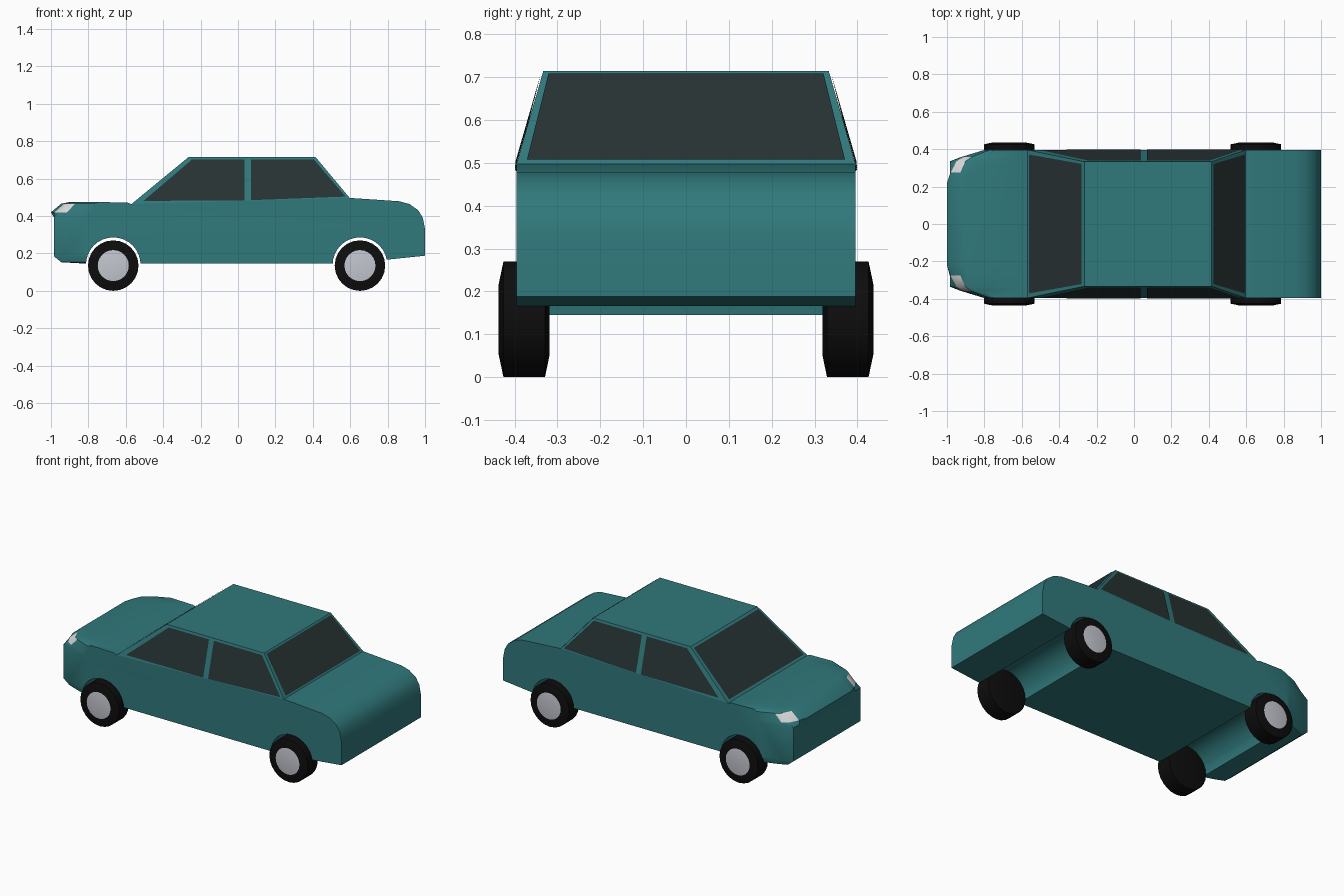
import bpy, bmesh, math

if "Cube" in bpy.data.objects:
    bpy.data.objects.remove(bpy.data.objects["Cube"])

def mat(name, c):
    m = bpy.data.materials.new(name)
    m.diffuse_color = (*c, 1)
    m.use_nodes = True
    m.node_tree.nodes["Principled BSDF"].inputs["Base Color"].default_value = m.diffuse_color
    return m

TEAL = mat("teal paint", (0.03, 0.19, 0.2))
GLASS = mat("dark glass", (0.02, 0.032, 0.033))
RUBBER = mat("black rubber", (0.004, 0.004, 0.004))
METAL = mat("light metal", (0.55, 0.57, 0.63))
LAMP = mat("headlight white", (0.72, 0.72, 0.73))

def make(name, verts, faces, mats, indices=None):
    me = bpy.data.meshes.new(name)
    me.from_pydata(verts, [], faces)
    for m in mats:
        me.materials.append(m)
    if indices:
        for p, i in zip(me.polygons, indices):
            p.material_index = i
    bm = bmesh.new()
    bm.from_mesh(me)
    bmesh.ops.recalc_face_normals(bm, faces=bm.faces)
    bm.to_mesh(me)
    bm.free()
    ob = bpy.data.objects.new(name, me)
    bpy.context.collection.objects.link(ob)
    return ob

def smooth(ob, deg):
    bpy.ops.object.select_all(action='DESELECT')
    ob.select_set(True)
    bpy.context.view_layer.objects.active = ob
    bpy.ops.object.shade_smooth_by_angle(angle=math.radians(deg))

def lerp_table(t, y):
    for (a, fa), (b, fb) in zip(t, t[1:]):
        if y <= b:
            return fa + (fb - fa) * (y - a) / (b - a)
    return t[-1][1]

# Body: side profile lofted across the width, nose drawn back at the corners
HINGE, HW = -0.57, 0.396
profile = [(-0.985, 0.185), (-0.985, 0.395), (-1.0, 0.42), (-0.945, 0.466), (-0.90, 0.475),
           (-0.61, 0.472), (-0.57, 0.464), (0.597, 0.497), (0.863, 0.479), (0.917, 0.464),
           (0.965, 0.43), (0.988, 0.39), (1.0, 0.33), (1.0, 0.188), (0.78, 0.165), (0.65, 0.145),
           (-0.82, 0.146), (-0.945, 0.153)]
low_nose = [(0, -0.985), (0.335, -0.985), (0.36, -0.92), (HW, -0.80)]
top_nose = [(0, -1.0), (0.22, -1.0), (0.28, -0.98), (0.335, -0.95), (0.36, -0.91), (HW, -0.80)]
half = [0.22, 0.275, 0.335, 0.357, HW]
cols = [-y for y in reversed(half)] + half
n = len(profile)
verts, faces, idx = [], [], []
for y in cols:
    for x, z in profile:
        if x < HINGE:
            if z > 0.4:
                k = (lerp_table(top_nose, abs(y)) - HINGE) / (-1.0 - HINGE)
            else:
                k = (lerp_table(low_nose, abs(y)) - HINGE) / (-0.985 - HINGE)
            x = HINGE + (x - HINGE) * k
        verts.append((x, y, z))
for c in range(len(cols) - 1):
    mid = abs(cols[c] + cols[c + 1]) / 2
    for i in range(n):
        j = (i + 1) % n
        faces.append((c * n + i, c * n + j, (c + 1) * n + j, (c + 1) * n + i))
        idx.append(1 if i == 2 and 0.275 < mid < 0.357 else 0)   # headlights
faces += [tuple(range(n)), tuple((len(cols) - 1) * n + i for i in range(n))]
idx += [0, 0]
body = make("body", verts, faces, [TEAL, LAMP], idx)

# Wheel arches cut through the full width
AXLES = (-0.667, 0.652)
cutters = []
for x in AXLES:
    bpy.ops.mesh.primitive_cylinder_add(vertices=32, radius=0.146, depth=1.2,
                                        location=(x, 0, 0.14), rotation=(math.pi / 2, 0, 0))
    cut = bpy.context.object
    cut.name = "arch_cutter"
    cut.hide_render = True
    cut.data.materials.append(TEAL)
    mod = body.modifiers.new("arch", 'BOOLEAN')
    mod.operation, mod.object, mod.solver = 'DIFFERENCE', cut, 'EXACT'
    cutters.append(cut)
bpy.context.view_layer.update()
cut_mesh = bpy.data.meshes.new_from_object(body.evaluated_get(bpy.context.evaluated_depsgraph_get()))
body.modifiers.clear()
body.data = cut_mesh
for cut in cutters:
    bpy.data.objects.remove(cut)
smooth(body, 30)

# Cabin: tapered box standing on the body
ROOF_Z, ROOF_Y = 0.715, 0.333
FB, RB, FT, RT = (-0.57, 0.464), (0.597, 0.497), (-0.265, ROOF_Z), (0.415, ROOF_Z)
v = []
for s in (-1, 1):
    v += [(FB[0], s * HW, FB[1]), (RB[0], s * HW, RB[1]), (RT[0], s * ROOF_Y, ROOF_Z), (FT[0], s * ROOF_Y, ROOF_Z)]
make("cabin", v, [(0, 1, 2, 3), (4, 5, 6, 7), (0, 3, 7, 4), (1, 2, 6, 5), (2, 3, 7, 6)], [TEAL])

# Side windows: thin plates lying on the cabin sides
def side_point(x, z, s):
    base = FB[1] + (RB[1] - FB[1]) * (x - FB[0]) / (RB[0] - FB[0])
    t = (z - base) / (ROOF_Z - base)
    return (x, s * (HW + (ROOF_Y - HW) * t + 0.004), z)

windows = {"front_side_window": [(-0.505, 0.481), (-0.245, 0.703), (0.036, 0.703), (0.036, 0.484)],
           "rear_side_window": [(0.07, 0.485), (0.07, 0.703), (0.405, 0.703), (0.575, 0.504)]}
for name, pts in windows.items():
    for s in (-1, 1):
        make(name, [side_point(x, z, s) for x, z in pts],
             [(0, 1, 2, 3) if s > 0 else (3, 2, 1, 0)], [GLASS])

# Windscreen and rear window
def screen(name, b, t, out):
    pts = []
    for f, w in ((0.04, 0.371), (0.96, 0.321)):
        x = b[0] + (t[0] - b[0]) * f + out * 0.003
        z = b[1] + (t[1] - b[1]) * f + 0.002
        pts += [(x, -w, z), (x, w, z)]
    ob = make(name, pts, [(0, 1, 3, 2)], [GLASS])
    if ob.data.polygons[0].normal.x * out < 0:
        ob.data.flip_normals()

screen("windscreen", FB, FT, -1)
screen("rear_window", RB, RT, 1)

# Wheels: chamfered tyre with a flat hub disc on the outer side
SEG, CZ = 24, 0.135
rings = [(0.081, 0.318), (0.135, 0.329), (0.135, 0.426), (0.083, 0.437)]
for x in AXLES:
    for s in (-1, 1):
        vs = [(x + r * math.cos(2 * math.pi * i / SEG), s * y, CZ + r * math.sin(2 * math.pi * i / SEG))
              for r, y in rings for i in range(SEG)]
        fs = [(k * SEG + i, k * SEG + (i + 1) % SEG, (k + 1) * SEG + (i + 1) % SEG, (k + 1) * SEG + i)
              for k in range(3) for i in range(SEG)]
        fs += [tuple(range(SEG)), tuple(range(3 * SEG, 4 * SEG))]
        wheel = make("wheel", vs, fs, [RUBBER, METAL], [0] * (3 * SEG + 1) + [1])
        smooth(wheel, 30)
